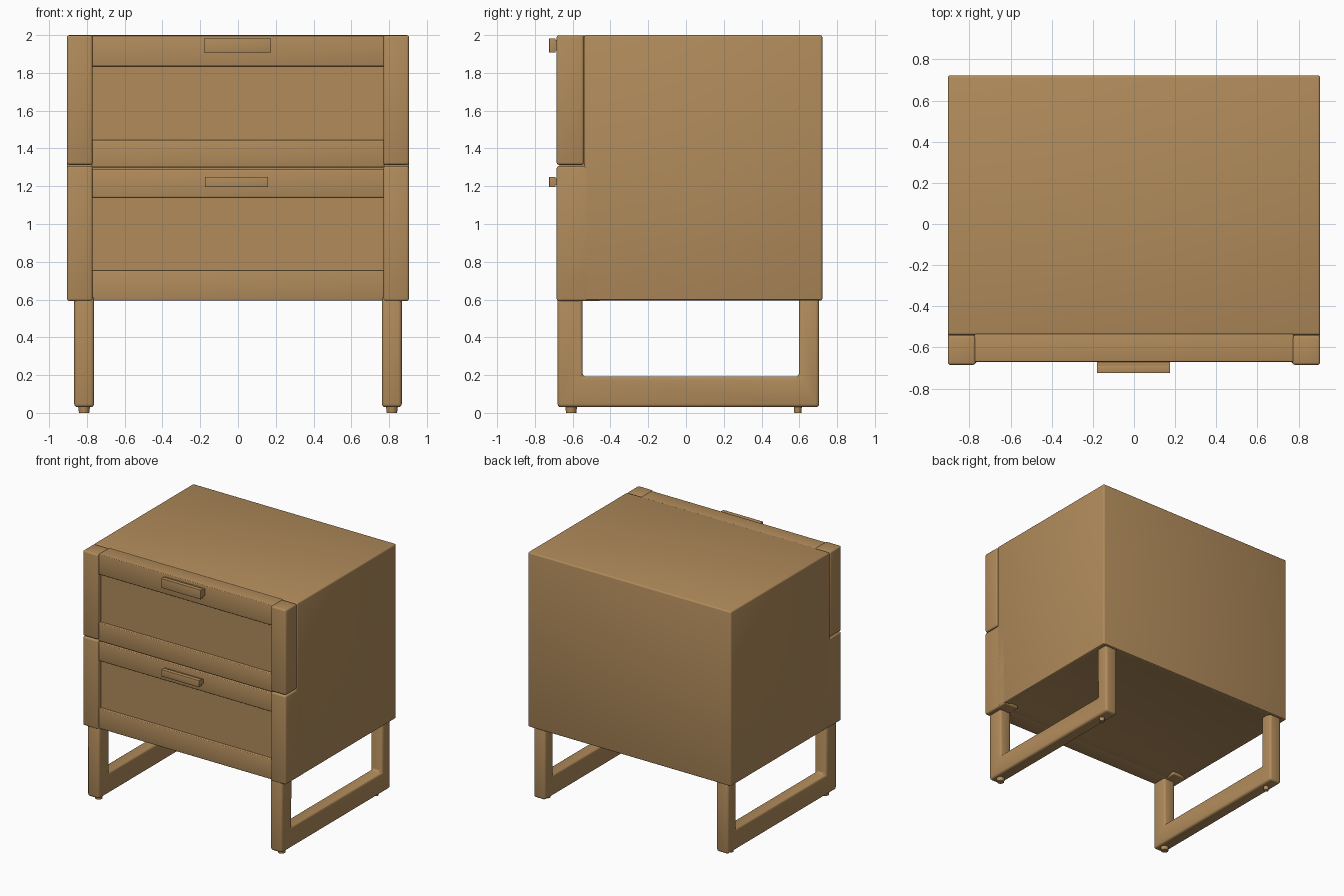
import bpy, bmesh

if "Cube" in bpy.data.objects:
    bpy.data.objects.remove(bpy.data.objects["Cube"])

wood = bpy.data.materials.new("oak_wood")
wood.diffuse_color = (0.44, 0.26, 0.105, 1.0)
wood.use_nodes = True
wood.node_tree.nodes["Principled BSDF"].inputs["Base Color"].default_value = wood.diffuse_color


def finish(name, bm, bevel):
    """Turn a bmesh into a wooden object with softened edges."""
    bmesh.ops.recalc_face_normals(bm, faces=bm.faces[:])
    mesh = bpy.data.meshes.new(name)
    bm.to_mesh(mesh)
    bm.free()
    mesh.materials.append(wood)
    obj = bpy.data.objects.new(name, mesh)
    bpy.context.collection.objects.link(obj)
    bpy.ops.object.select_all(action='DESELECT')
    obj.select_set(True)
    bpy.context.view_layer.objects.active = obj
    if bevel:
        mod = obj.modifiers.new("soft_edges", 'BEVEL')
        mod.width = bevel
        mod.segments = 3
        mod.limit_method = 'ANGLE'
        bpy.ops.object.modifier_apply(modifier=mod.name)
    bpy.ops.object.shade_smooth_by_angle()
    return obj


def box_mesh(x0, x1, y0, y1, z0, z1):
    bm = bmesh.new()
    bmesh.ops.create_cube(bm, size=1)
    for v in bm.verts:
        v.co = (x1 if v.co.x > 0 else x0,
                y1 if v.co.y > 0 else y0,
                z1 if v.co.z > 0 else z0)
    return bm


def box(name, x0, x1, y0, y1, z0, z1, bevel=0.006):
    return finish(name, box_mesh(x0, x1, y0, y1, z0, z1), bevel)


# Cabinet body with a shallow recess underneath
bm = box_mesh(-0.905, 0.905, -0.54, 0.722, 0.592, 2.0)
bm.faces.ensure_lookup_table()
bottom = min(bm.faces, key=lambda f: f.calc_center_median().z)
bmesh.ops.inset_region(bm, faces=[bottom], thickness=0.1)
for v in bottom.verts:
    v.co.z += 0.02
finish("cabinet_body", bm, 0.012)

# Drawer fronts: two rails around a recessed panel, plus a handle
# (name, bottom, panel bottom, panel top, top)
for name, z0, z1, z2, z3 in (("upper", 1.3, 1.445, 1.835, 1.997),
                             ("lower", 0.595, 0.755, 1.14, 1.288)):
    box(name + "_bottom_rail", -0.775, 0.775, -0.67, -0.53, z0, z1)
    box(name + "_top_rail", -0.775, 0.775, -0.67, -0.53, z2, z3)
    box(name + "_drawer_panel", -0.78, 0.78, -0.645, -0.53, z1 - 0.02, z2 + 0.02, 0)

# Handles: a short grip on a thinner stem
for name, x0, x1, z0, z1 in (("upper", -0.18, 0.175, 1.907, 1.983),
                             ("lower", -0.175, 0.16, 1.195, 1.25)):
    box(name + "_handle_grip", x0, x1, -0.725, -0.69, z0, z1, 0.003)
    box(name + "_handle_stem", x0, x1, -0.7, -0.66, z0 + 0.012, z1 - 0.008, 0)

for side, s in (("left", -1), ("right", 1)):
    xs = sorted((0.77 * s, 0.905 * s))
    # Front corner posts, split between the two drawers
    box(side + "_upper_post", *xs, -0.685, -0.541, 1.313, 1.999, 0.013)
    box(side + "_lower_post", *xs, -0.685, -0.45, 0.592, 1.307, 0.013)

    # U-shaped leg frame extruded from its side profile
    profile = [(-0.68, 0.62), (-0.68, 0.03), (0.705, 0.03), (0.705, 0.62),
               (0.598, 0.62), (0.598, 0.192), (-0.548, 0.192), (-0.548, 0.62)]
    bm = bmesh.new()
    face = bm.faces.new([bm.verts.new((0.762 * s, y, z)) for y, z in profile])
    ext = bmesh.ops.extrude_face_region(bm, geom=[face])
    for v in ext["geom"]:
        if isinstance(v, bmesh.types.BMVert):
            v.co.x = 0.867 * s
    finish(side + "_leg_frame", bm, 0.018)

    # Small round glides under the frame
    for end, y, r in (("front", -0.608, 0.032), ("back", 0.592, 0.022)):
        bm = bmesh.new()
        bmesh.ops.create_cone(bm, cap_ends=True, segments=20,
                              radius1=r * 0.85, radius2=r, depth=0.04)
        bmesh.ops.translate(bm, verts=bm.verts[:], vec=(0.815 * s, y, 0.02))
        finish(side + "_" + end + "_glide", bm, 0)
